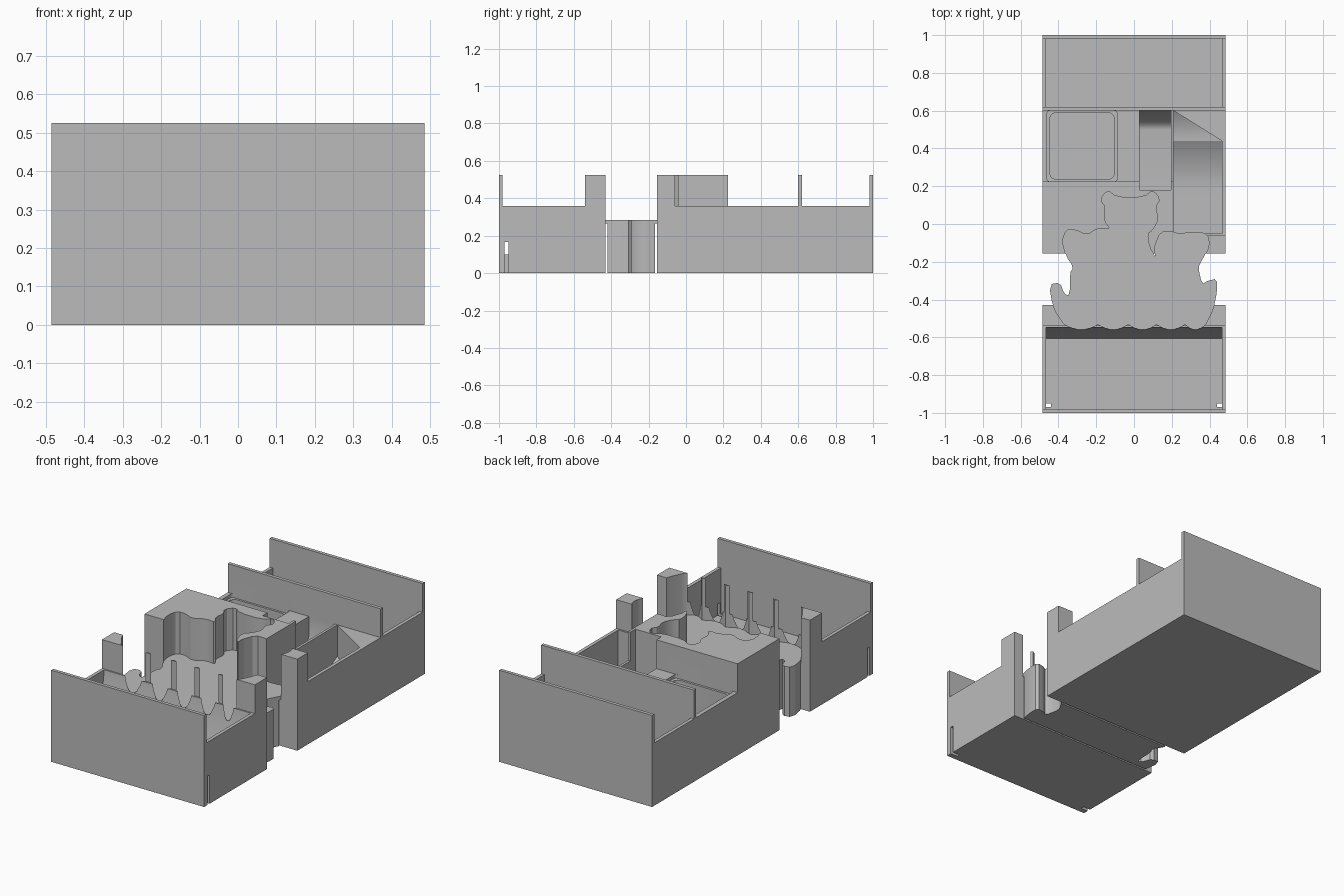
import bpy, bmesh, math
from mathutils import Vector

cube = bpy.data.objects.get("Cube")
if cube:
    bpy.data.objects.remove(cube, do_unlink=True)

grey = bpy.data.materials.new("plain grey")
grey.use_nodes = True
shade = (0.5, 0.5, 0.5, 1)
grey.diffuse_color = shade
grey.node_tree.nodes["Principled BSDF"].inputs["Base Color"].default_value = shade

W, L, TOP, RIM, STEP = 0.485, 1.0, 0.525, 0.36, 0.285
INNER, FLOOR, OVER = 0.465, 0.1, 0.7


def prism(name, outline, low, high, along="z"):
    """Closed outline extruded along z, or a (y, z) outline extruded along x."""
    bm = bmesh.new()
    place = (lambda a, b: (a, b, low)) if along == "z" else (lambda a, b: (low, a, b))
    face = bm.faces.new([bm.verts.new(place(a, b)) for a, b in outline])
    grown = bmesh.ops.extrude_face_region(bm, geom=[face])["geom"]
    shift = Vector((0, 0, high - low)) if along == "z" else Vector((high - low, 0, 0))
    bmesh.ops.translate(bm, vec=shift, verts=[g for g in grown if isinstance(g, bmesh.types.BMVert)])
    bmesh.ops.recalc_face_normals(bm, faces=bm.faces)
    mesh = bpy.data.meshes.new(name)
    bm.to_mesh(mesh)
    bm.free()
    obj = bpy.data.objects.new(name, mesh)
    bpy.context.collection.objects.link(obj)
    mesh.materials.append(grey)
    return obj


def rect(x0, x1, y0, y1):
    return [(x0, y0), (x1, y0), (x1, y1), (x0, y1)]


def rounded(x0, x1, y0, y1, r, steps=5):
    pts = []
    for k, (cx, cy) in enumerate(rect(x0 + r, x1 - r, y0 + r, y1 - r)):
        for i in range(steps + 1):
            a = math.pi * (1 + k / 2 + i / steps / 2)
            pts.append((cx + r * math.cos(a), cy + r * math.sin(a)))
    return pts


def cut(body, cutter):
    mod = body.modifiers.new("cut", "BOOLEAN")
    mod.operation, mod.solver, mod.object = "DIFFERENCE", "EXACT", cutter
    graph = bpy.context.evaluated_depsgraph_get()
    result = bpy.data.meshes.new_from_object(body.evaluated_get(graph))
    body.modifiers.clear()
    body.data = result
    bpy.data.objects.remove(cutter, do_unlink=True)


def soften(path):
    """Round the corners of an open path."""
    out = [path[0]]
    for p, q in zip(path, path[1:]):
        for t in (0.25, 0.75):
            out.append((p[0] + (q[0] - p[0]) * t, p[1] + (q[1] - p[1]) * t))
    return out + [path[-1]]


def curve_up(y0, y1, z0, z1, steps=8):
    """Concave scoop that starts flat and gets steeper."""
    return [(y0 + (y1 - y0) * i / steps, z0 + (z1 - z0) * (i / steps) ** 2) for i in range(steps + 1)]


# Figure outline: left side, head, pointed tooth, right side, scalloped hem
figure = soften([
    (-.37, -.53), (-.43, -.44), (-.45, -.32), (-.39, -.31), (-.37, -.37), (-.34, -.38),
    (-.34, -.26), (-.32, -.23), (-.36, -.17), (-.38, -.09), (-.36, -.03), (-.31, -.03),
    (-.25, -.06), (-.19, -.02), (-.12, -.03), (-.16, .02), (-.15, .09), (-.18, .13),
    (-.14, .18), (-.09, .14), (.05, .14), (.1, .18), (.14, .13), (.11, .09),
    (.13, .03), (.1, -.03), (.07, -.05), (.08, -.12), (.11, -.17)])
figure += soften([
    (.11, -.12), (.14, -.04), (.2, -.04), (.24, -.05), (.32, -.04), (.39, -.05),
    (.4, -.12), (.36, -.19), (.34, -.23), (.36, -.32), (.39, -.3), (.44, -.29),
    (.44, -.36), (.42, -.45), (.38, -.53)])
hem = [.38, .27, .12, -.03, -.19, -.37]
for a, b in zip(hem, hem[1:]):
    for i in range(1, 9):
        t = i / 8
        if b > hem[-1] or t < 1:
            figure.append((a + (b - a) * t, -.53 - .03 * math.sin(math.pi * t)))

# Solid tray
tray = prism("tray", rect(-W, W, -L, L), 0, TOP)

# Lowered side rims
for x0, x1, y0, y1 in [(-1, 1, -.98, -.54), (-1, 1, .225, .6), (-1, 1, .62, .98), (.21, 1, -.06, .6)]:
    cut(tray, prism("rim_cutter", rect(x0, x1, y0, y1), RIM, OVER))

# Front compartment with a curved rear wall
scoop = [(-.54 - .065 * (1 - i / 10) ** 2, FLOOR + .4 * i / 10) for i in range(11)]
cut(tray, prism("front_cutter", [(-.98, OVER), (-.98, FLOOR)] + scoop + [(-.54, OVER)],
                -INNER, INNER, "x"))

# Rear compartment
cut(tray, prism("rear_cutter", rect(-INNER, INNER, .62, .98), FLOOR, OVER))

# Rounded recess with a narrow lip
cut(tray, prism("lip_cutter", rounded(-.46, -.09, .225, .6, .015), RIM - .02, OVER))
cut(tray, prism("recess_cutter", rounded(-.445, -.105, .238, .588, .03), FLOOR, OVER))

# Narrow channel with a curved end
cut(tray, prism("channel_cutter", [(.18, OVER), (.18, FLOOR)] + curve_up(.5, .6, FLOOR, .25)
                + [(.6, OVER)], .03, .195, "x"))

# Side compartment: long scoop, then a corner cut on the diagonal
low = FLOOR / 2
cut(tray, prism("side_cutter", [(-.05, OVER), (-.05, low)] + curve_up(.18, .44, low, .13)
                + [(.44, OVER)], .21, INNER, "x"))
corner = prism("corner_cutter", [(.43, OVER), (.43, .13)] + curve_up(.44, .6, .13, .18)
               + [(.6, OVER)], .21, INNER, "x")
cut(corner, prism("diagonal_cutter", [(.21, .6), (INNER, .44), (.6, .44), (.6, .7), (.21, .7)], -1, 1))
cut(tray, corner)

# Open finger gap, figure pocket and end slots
cut(tray, prism("gap_cutter", rect(-1, 1, -.43, -.155), -1, 1))
cut(tray, prism("pocket_cutter", figure, STEP, OVER))
for x0, x1 in [(-.6, -.44), (.44, .6)]:
    cut(tray, prism("slot_cutter", rect(x0, x1, -.97, -.95), -.1, .165))

# Figure-shaped pedestal bridging the gap
pedestal = prism("figure_pedestal", figure, 0, STEP)
cut(pedestal, prism("front_trim", rect(-1, 1, -.7, -.42), -1, STEP - .02))
cut(pedestal, prism("rear_trim", rect(-1, 1, -.165, .4), -1, STEP - .02))

for obj in (tray, pedestal):
    bpy.ops.object.select_all(action="DESELECT")
    obj.select_set(True)
    bpy.context.view_layer.objects.active = obj
    bpy.ops.object.shade_smooth_by_angle(angle=math.radians(25))
